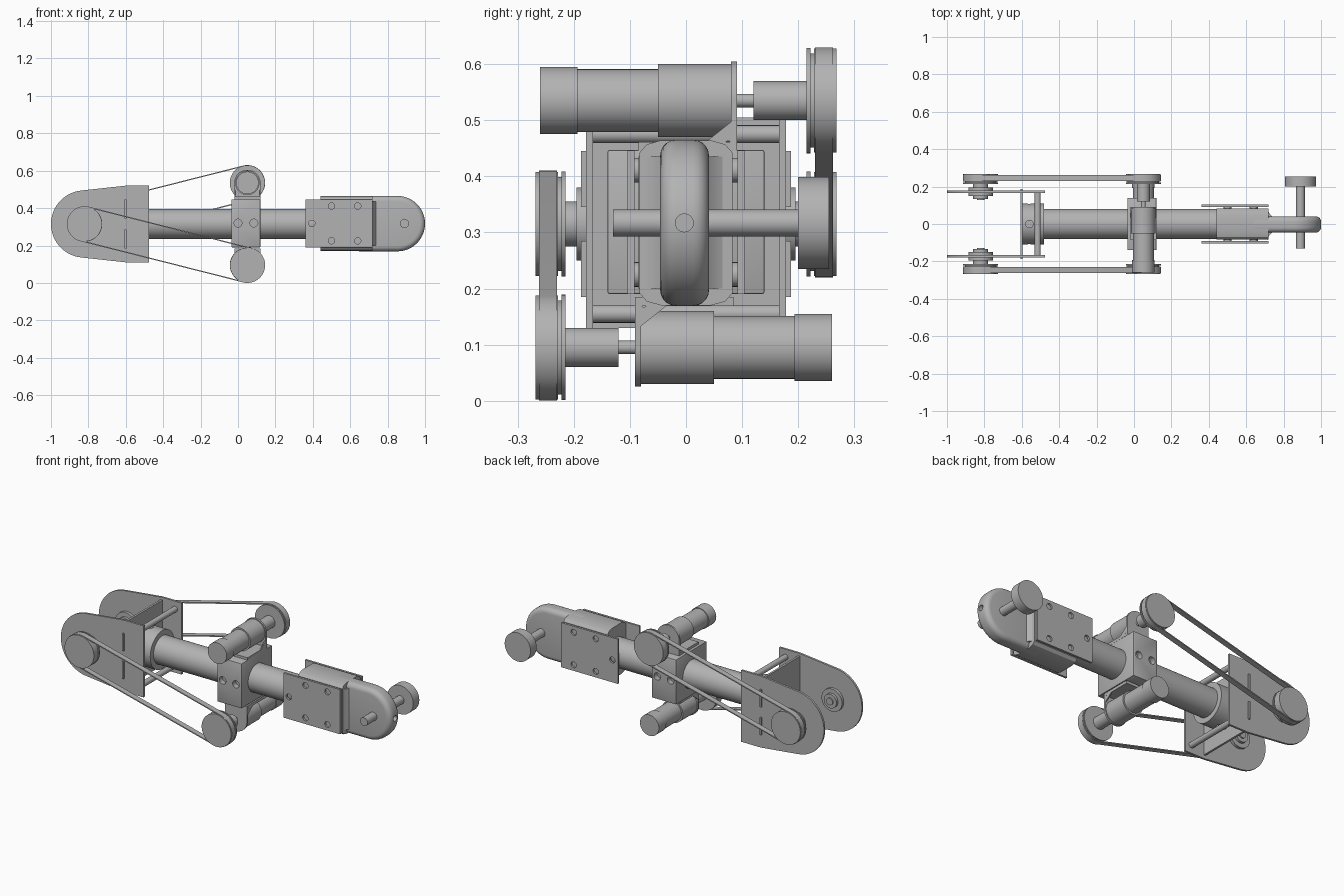
import bpy, bmesh, math
from mathutils import Matrix, Vector

if "Cube" in bpy.data.objects:
    bpy.data.objects.remove(bpy.data.objects["Cube"], do_unlink=True)

grey = bpy.data.materials.new("metal_grey")
grey.use_nodes = True
grey.diffuse_color = (0.45, 0.45, 0.45, 1)
grey.node_tree.nodes["Principled BSDF"].inputs["Base Color"].default_value = grey.diffuse_color
parts = []
ZC = 0.315          # height of the main axis
HUB = -0.82         # x of the joint pulleys
MX, MZ = 0.05, 0.22  # motor axis: x, and height away from the main axis


def finish(name, bm):
    bmesh.ops.recalc_face_normals(bm, faces=bm.faces)
    mesh = bpy.data.meshes.new(name)
    bm.to_mesh(mesh)
    bm.free()
    mesh.materials.append(grey)
    ob = bpy.data.objects.new(name, mesh)
    bpy.context.collection.objects.link(ob)
    parts.append(ob)
    return ob


def turned(name, axis, centre, sections, seg=48):
    """Coaxial cylinders; each section is (start, end, radius) along the axis."""
    bm = bmesh.new()
    turn = Vector((0, 0, 1)).rotation_difference(Vector(axis)).to_matrix().to_4x4()
    for a, b, r in sections:
        move = Matrix.Translation(Vector(centre) + Vector(axis) * (a + b) / 2)
        bmesh.ops.create_cone(bm, cap_ends=True, segments=seg, radius1=r, radius2=r,
                              depth=abs(b - a), matrix=move @ turn)
    return finish(name, bm)


def prism(name, axis, outline, a, b):
    """Outline extruded along x (points are y,z) or y (points are x,z)."""
    bm = bmesh.new()
    put = (lambda p: (a, p[0], p[1])) if axis == "x" else (lambda p: (p[0], a, p[1]))
    face = bm.faces.new([bm.verts.new(put(p)) for p in outline])
    moved = bmesh.ops.extrude_face_region(bm, geom=[face])["geom"]
    step = Vector((b - a, 0, 0)) if axis == "x" else Vector((0, b - a, 0))
    bmesh.ops.translate(bm, vec=step, verts=[v for v in moved if isinstance(v, bmesh.types.BMVert)])
    return finish(name, bm)


def box(name, x, y, z):
    return prism(name, "y", [(x[0], z[0]), (x[1], z[0]), (x[1], z[1]), (x[0], z[1])], *y)


def arc(cx, cz, r, start, end, n=24):
    return [(cx + r * math.cos(math.radians(start + (end - start) * i / n)),
             cz + r * math.sin(math.radians(start + (end - start) * i / n))) for i in range(n + 1)]


def apply(ob, kind, **settings):
    mod = ob.modifiers.new(kind.lower(), kind)
    for key, value in settings.items():
        setattr(mod, key, value)
    bpy.context.view_layer.objects.active = ob
    bpy.ops.object.modifier_apply(modifier=mod.name)


def cut(ob, cutter):
    apply(ob, "BOOLEAN", object=cutter, operation="DIFFERENCE", solver="EXACT")
    parts.remove(cutter)
    bpy.data.objects.remove(cutter, do_unlink=True)


Y, X, Z = (0, 1, 0), (1, 0, 0), (0, 0, 1)

# Main tube with its end collar
turned("main_tube", X, (0, 0, ZC), [(-0.6, 0.5, 0.08)], 64)
collar = turned("tube_collar", X, (0, 0, ZC), [(-0.6, -0.48, 0.11)], 64)
for axis in (Y, Z):
    cut(collar, turned("cutter", axis, (-0.56, 0, ZC), [(-0.2, -0.09, 0.02), (0.09, 0.2, 0.02)], 24))

# Yoke: two rounded side plates, a tabbed cross plate and two tie rods
side = [(-0.475, 0.11), (-0.475, 0.52), (-0.6, 0.52)] + arc(HUB, ZC, 0.18, 95, 265) + [(-0.6, 0.11)]
for s, label in ((1, "left"), (-1, "right")):
    prism("yoke_plate_" + label, "y", side, s * 0.166, s * 0.178)
    turned("joint_bearing_" + label, Y, (HUB, 0, ZC),
           [(s * 0.135, s * 0.15, 0.04), (s * 0.15, s * 0.166, 0.065),
            (s * 0.178, s * 0.195, 0.065), (s * 0.195, s * 0.216, 0.04),
            (s * 0.128, s * 0.135, 0.02)])
    for low, high in ((0.185, 0.285), (0.345, 0.445)):
        box("yoke_tab", (-0.606, -0.597), (s * 0.16, s * 0.187), (low, high))
box("yoke_cross_plate", (-0.608, -0.596), (-0.166, 0.166), (0.13, 0.505))
for s in (1, -1):
    turned("tie_rod", Y, (-0.515, 0, ZC + s * 0.16), [(-0.168, 0.168, 0.016)], 24)

# Centre clamp block with bolt holes
block = box("clamp_block", (-0.035, 0.12), (-0.14, 0.14), (0.19, 0.447))
apply(block, "BEVEL", width=0.004, segments=2)
for x in (0, 0.085):
    cut(block, turned("cutter", Y, (x, 0, ZC + 0.005), [(-0.2, -0.11, 0.021), (0.11, 0.2, 0.021)], 24))


def pulley(name, x, z, s):
    turned(name, Y, (x, 0, z), [(s * 0.228, s * 0.268, 0.093), (s * 0.222, s * 0.228, 0.084),
                                (s * 0.215, s * 0.222, 0.094)], 64)


def belt(name, s):
    far = ZC + s * MZ
    tilt = math.degrees(math.atan2(far - ZC, MX - HUB))
    path = arc(HUB, ZC, 0.095, tilt + 90, tilt + 270) + arc(MX, far, 0.095, tilt - 90, tilt + 90)
    bm = bmesh.new()
    rows = [[bm.verts.new((x, s * y, z)) for x, z in path] for y in (0.23, 0.262)]
    for i in range(len(path)):
        j = (i + 1) % len(path)
        bm.faces.new((rows[0][i], rows[0][j], rows[1][j], rows[1][i]))
    apply(finish(name, bm), "SOLIDIFY", thickness=0.006, offset=-1)


# Two belt drives, the lower one turned half round the main axis
for s, label in ((1, "upper"), (-1, "lower")):
    mz = ZC + s * MZ
    turned(label + "_motor", Y, (MX, 0, mz),
           [(s * a, s * b, r) for a, b, r in ((-0.26, -0.193, 0.06), (-0.193, -0.05, 0.056),
                                              (-0.05, 0.08, 0.065), (0.08, 0.122, 0.012),
                                              (0.12, 0.216, 0.035))])
    up = lambda z: ZC + s * z
    flange = [(MX - 0.07, up(0.13)), (MX + 0.07, up(0.13))]
    flange += [(x, up(z)) for x, z in arc(MX, MZ, 0.07, 0, 180)]
    prism(label + "_motor_flange", "y", flange, s * 0.08, s * 0.091)
    box(label + "_motor_base", (MX - 0.07, MX + 0.07), (-0.085, 0.085), (up(0.13), up(0.146)))
    for x in (MX - 0.07, MX + 0.064):
        gusset = prism(label + "_motor_gusset", "x",
                       [(s * 0.09, up(0.19)), (s * 0.035, up(0.146)), (s * 0.035, up(0.13)),
                        (s * 0.09, up(0.13))], x, x + 0.006)
        cut(gusset, turned("cutter", X, (x, s * 0.075, up(0.143)), [(-0.1, 0.1, 0.005)], 16))
    pulley(label + "_motor_pulley", MX, mz, s)
    pulley(label + "_joint_pulley", HUB, ZC, s)
    belt(label + "_belt", s)

# End housing with sloped shoulders, held between two bolted plates
half = [(0.083, 0.125), (0.07, 0.14), (0.045, 0.147)]
shape = half + [(-y, z) for y, z in reversed(half)]
shape += [(-y, -z) for y, z in shape]
prism("end_housing", "x", [(y, ZC + 0.002 + z) for y, z in shape], 0.44, 0.72)
for s, label in ((1, "left"), (-1, "right")):
    plate = box("end_plate_" + label, (0.36, 0.72), (s * 0.092, s * 0.104), (0.19, 0.446))
    for x, z in ((0.395, 0), (0.5, 0.093), (0.64, 0.093), (0.5, -0.093), (0.64, -0.093)):
        cut(plate, turned("cutter", Y, (x, 0, ZC + 0.003 + z), [(-0.2, 0.2, 0.017)], 24))
        if x > 0.4:
            turned("plate_spacer", Y, (x, 0, ZC + 0.003 + z), [(s * 0.08, s * 0.094, 0.022)], 24)

# Rounded end lug with a hole in its nose
lug = prism("end_lug", "y", [(0.62, 0.169)] + arc(0.852, 0.317, 0.148, -90, 90, 40) + [(0.62, 0.465)],
            -0.046, 0.041)
apply(lug, "BEVEL", width=0.028, segments=5, limit_method="ANGLE", angle_limit=math.radians(40))
cut(lug, turned("cutter", X, (0, -0.003, 0.317), [(0.97, 1.1, 0.016)], 24))
fillet = [(0.041, 0.715), (0.083, 0.715)] + [(0.041 + 0.02, 0.722), (0.041, 0.74)]
for s in (1, -1):
    bm = bmesh.new()
    face = bm.faces.new([bm.verts.new((x, s * y - 0.002, 0.2)) for y, x in fillet])
    top = bmesh.ops.extrude_face_region(bm, geom=[face])["geom"]
    bmesh.ops.translate(bm, vec=(0, 0, 0.235), verts=[v for v in top if isinstance(v, bmesh.types.BMVert)])
    finish("lug_fillet", bm)

# Cross pin with wheel
turned("cross_pin", Y, (0.89, 0, 0.317), [(-0.13, 0.21, 0.024)], 32)
turned("pin_wheel", Y, (0.89, 0, 0.317), [(0.2, 0.255, 0.082)], 64)

# Smooth the round surfaces and keep edges sharp
bpy.ops.object.select_all(action="DESELECT")
for ob in parts:
    ob.select_set(True)
bpy.context.view_layer.objects.active = parts[0]
bpy.ops.object.shade_smooth_by_angle(angle=math.radians(30))
